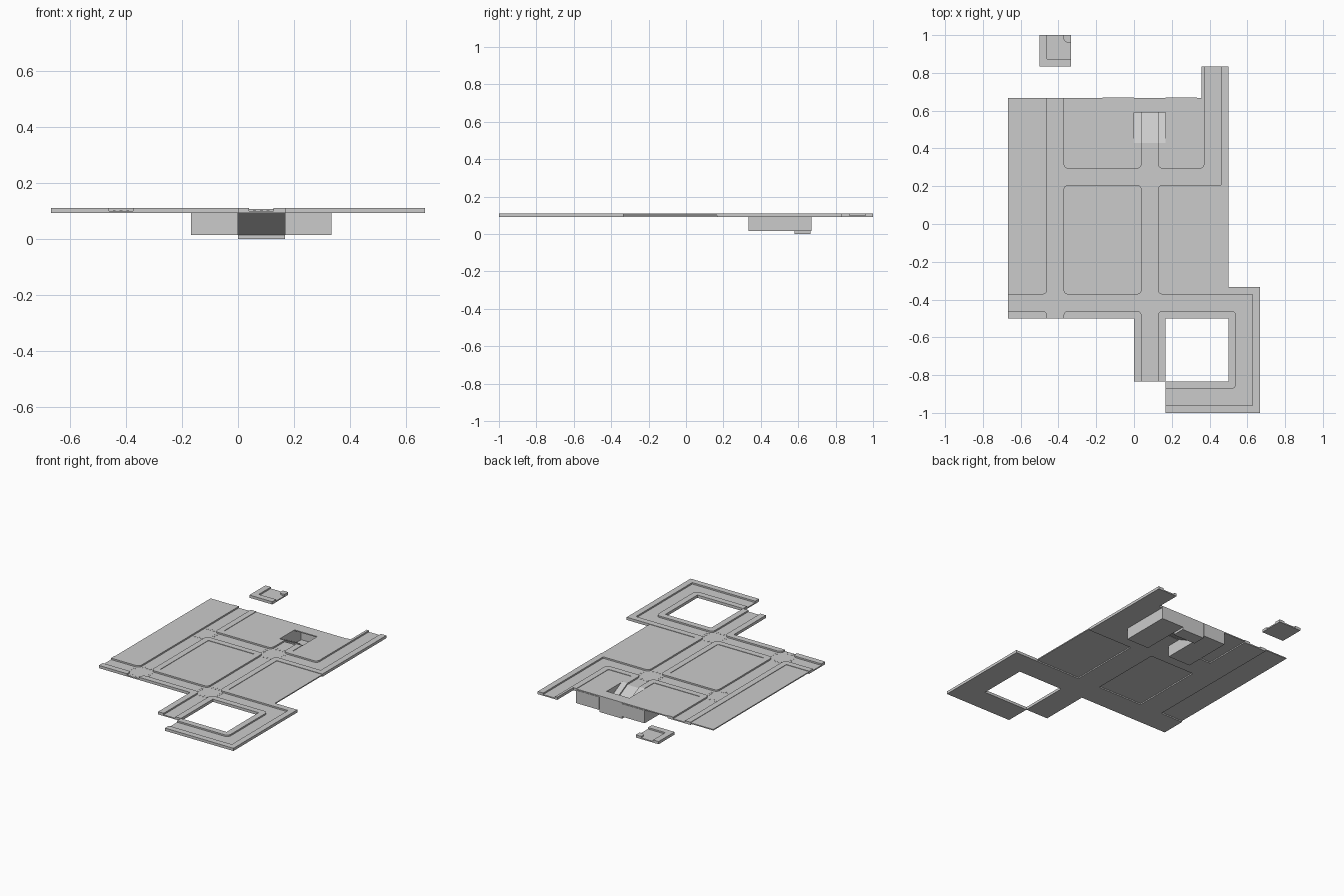
import bpy, bmesh, math

cube = bpy.data.objects.get("Cube")
if cube:
    bpy.data.objects.remove(cube, do_unlink=True)

mat = bpy.data.materials.new("light_grey")
mat.use_nodes = True
GREY = (0.6, 0.6, 0.6, 1)
mat.diffuse_color = GREY
mat.node_tree.nodes["Principled BSDF"].inputs["Base Color"].default_value = GREY

CELL = 1 / 6
CURB = 0.04
BASE, ROAD, TOP, BLOCK = 0.092, 0.1, 0.11, 0.107
SIDES = {"N": (0, 1), "E": (1, 0), "S": (0, -1), "W": (-1, 0)}


def corner_of(i, j):
    return -2 / 3 + i * CELL, -1 + j * CELL


def prism(bm, outline, z0, z1):
    """Extrude a flat outline between two heights."""
    face = bm.faces.new([bm.verts.new((x, y, z0)) for x, y in outline])
    top = bmesh.ops.extrude_face_region(bm, geom=[face])["geom"]
    for v in top:
        if isinstance(v, bmesh.types.BMVert):
            v.co.z = z1


def box(bm, x0, x1, y0, y1, z0, z1):
    prism(bm, [(x0, y0), (x1, y0), (x1, y1), (x0, y1)], z0, z1)


def finish(bm, name):
    bmesh.ops.recalc_face_normals(bm, faces=bm.faces)
    mesh = bpy.data.meshes.new(name)
    bm.to_mesh(mesh)
    bm.free()
    mesh.materials.append(mat)
    obj = bpy.data.objects.new(name, mesh)
    bpy.context.collection.objects.link(obj)
    return obj


# Street layout on the cell grid
roads = {(1, j) for j in range(3, 10)}
roads |= {(i, 3) for i in range(8)}
roads |= {(i, 7) for i in range(1, 7)}
roads |= {(4, j) for j in range(1, 9)}
roads |= {(6, j) for j in range(7, 11)}
roads |= {(i, 0) for i in range(5, 8)}
roads |= {(7, j) for j in range(4)}
roads.add((1, 11))
exits = {(0, 3, "W"), (1, 3, "S"), (1, 9, "N"), (6, 10, "N"), (4, 1, "S"),
         (5, 0, "W"), (1, 11, "E"), (1, 11, "N"), (4, 8, "N")}
RAMP_TOP, RAMP_END = 0.43, 0.59

road_bm, curb_bm, cross_bm = bmesh.new(), bmesh.new(), bmesh.new()
for i, j in sorted(roads):
    x, y = corner_of(i, j)
    x0, x1, y0, y1 = x, x + CELL, y, y + CELL
    if (i, j) == (6, 10):
        x0 = 0.357
    if (i, j) == (4, 8):
        y1 = RAMP_TOP
    box(road_bm, x0, x1, y0, y1, BASE, ROAD)
    opened = {s for s, (dx, dy) in SIDES.items()
              if (i + dx, j + dy) in roads or (i, j, s) in exits}
    left, right, low, high = x + CURB, x1 - CURB, y + CURB, y + CELL - CURB
    # kerb strips along closed sides
    if "W" not in opened:
        box(curb_bm, x0, left, min(low, y1), min(high, y1), ROAD, TOP)
    if "E" not in opened:
        box(curb_bm, right, x1, min(low, y1), min(high, y1), ROAD, TOP)
    if "S" not in opened:
        box(curb_bm, left, right, y0, low, ROAD, TOP)
    if "N" not in opened:
        box(curb_bm, left, right, high, y1, ROAD, TOP)
    # kerb corners, rounded where two streets meet
    for sx, we in ((1, "W"), (-1, "E")):
        for sy, sn in ((1, "S"), (-1, "N")):
            if (i, j, sn) == (4, 8, "N"):
                continue
            cx = x0 if sx > 0 else x1
            cy = y0 if sy > 0 else y1
            w = (left - x0) if sx > 0 else CURB
            pts = [(0, 0), (w, 0)]
            if we in opened and sn in opened:
                r = 0.025
                for k in range(5):
                    a = math.pi / 2 * k / 4
                    pts.append((w - r + r * math.cos(a), CURB - r + r * math.sin(a)))
            else:
                pts.append((w, CURB))
            pts.append((0, CURB))
            prism(curb_bm, [(cx + sx * px, cy + sy * py) for px, py in pts], ROAD, TOP)
    # crossing bars on the arms of junctions
    if len(opened) > 2:
        mx, my = x + CELL / 2, y + CELL / 2
        for s in opened:
            dx, dy = SIDES[s]
            for k in (-1, 0, 1):
                cx = mx + dx * 0.065 + dy * k * 0.024
                cy = my + dy * 0.065 + dx * k * 0.024
                hx, hy = (0.009, 0.005) if dx else (0.005, 0.009)
                box(cross_bm, cx - hx, cx + hx, cy - hy, cy + hy, ROAD, ROAD + 0.001)
finish(road_bm, "road_surface")
finish(curb_bm, "kerbs")
finish(cross_bm, "crossing_bars")

# Thin ground plates of the city blocks: first column, last column, rows
bm = bmesh.new()
for i0, i1, j0, j1 in ((0, 1, 4, 10), (2, 4, 4, 7), (5, 7, 4, 7), (2, 4, 8, 10), (5, 6, 8, 10)):
    x0, y0 = corner_of(i0, j0)
    x1, y1 = corner_of(i1, j1)
    box(bm, x0, x1, y0, y1, ROAD, BLOCK)
box(bm, 0, CELL, RAMP_END, 2 / 3, ROAD, BLOCK)
finish(bm, "block_plates")

# Underground boxes beside the ramp
for name, x0 in (("right_underground_box", -CELL), ("left_underground_box", CELL)):
    bm = bmesh.new()
    box(bm, x0, x0 + CELL, 1 / 3, 0.67, 0.015, ROAD)
    finish(bm, name)

# Sloping ramp with side kerbs
bm = bmesh.new()
for x0, x1, lift in ((0, CELL, 0), (0, CURB, 0.01), (CELL - CURB, CELL, 0.01)):
    box(bm, x0, x1, RAMP_TOP, RAMP_END, 0, 0.006 + lift)
for v in bm.verts:
    v.co.z += 0.094 if v.co.y < 0.5 else 0.012
finish(bm, "ramp")

# Landing at the foot of the ramp and its rear wall
bm = bmesh.new()
box(bm, 0, CELL, 0.58, 2 / 3, 0, 0.015)
box(bm, 0, CELL, 0.66, 2 / 3, 0.015, ROAD)
finish(bm, "ramp_landing")
